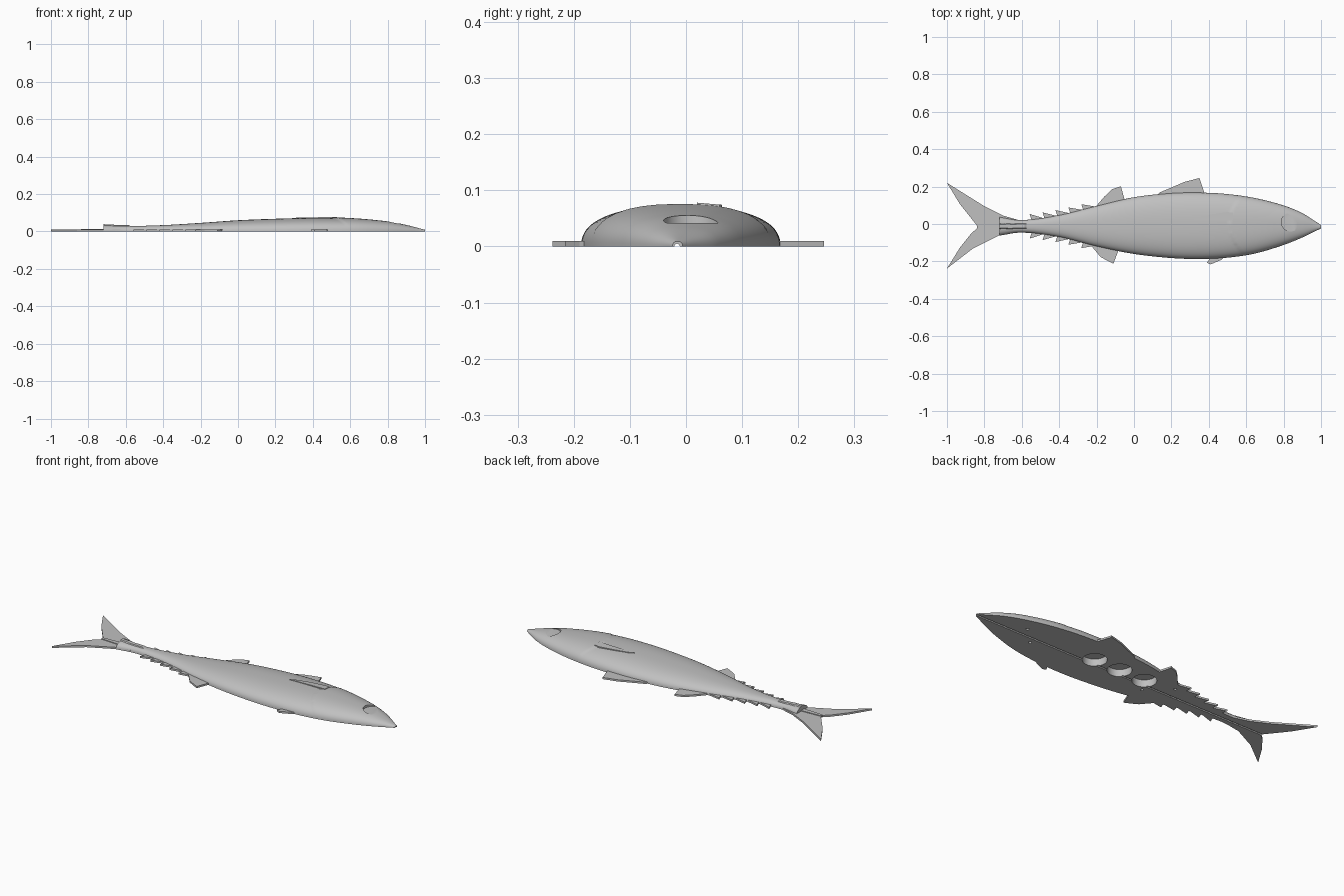
import bpy, bmesh, math
from mathutils import Matrix, Vector

if "Cube" in bpy.data.objects:
    bpy.data.objects.remove(bpy.data.objects["Cube"])

grey = bpy.data.materials.new("plain grey")
grey.use_nodes = True
colour = (0.53, 0.53, 0.53, 1)
grey.diffuse_color = colour
grey.node_tree.nodes["Principled BSDF"].inputs["Base Color"].default_value = colour

WIRE_Y = -0.016   # line of the wire channel
FIN = 0.01        # fin thickness


def finish(name, bm, smooth=False):
    bmesh.ops.recalc_face_normals(bm, faces=bm.faces)
    mesh = bpy.data.meshes.new(name)
    bm.to_mesh(mesh)
    bm.free()
    mesh.materials.append(grey)
    obj = bpy.data.objects.new(name, mesh)
    bpy.context.collection.objects.link(obj)
    if smooth:
        smooth_shade(obj)
    return obj


def smooth_shade(obj):
    bpy.ops.object.select_all(action='DESELECT')
    obj.select_set(True)
    bpy.context.view_layer.objects.active = obj
    bpy.ops.object.shade_smooth_by_angle(angle=math.radians(28))


def plate(name, outline, bottom=0.0, top=lambda x, y: FIN):
    """Flat outline raised to a thin plate."""
    bm = bmesh.new()
    face = bm.faces.new([bm.verts.new((x, y, bottom)) for x, y in outline])
    grown = bmesh.ops.extrude_face_region(bm, geom=[face], use_keep_orig=True)
    for v in grown["geom"]:
        if isinstance(v, bmesh.types.BMVert):
            v.co.z = top(v.co.x, v.co.y)
    return finish(name, bm)


def rod(name, radius, depth, centre, along_x=False, sides=48):
    bm = bmesh.new()
    bmesh.ops.create_cone(bm, cap_ends=True, segments=sides, radius1=radius,
                          radius2=radius, depth=depth)
    if along_x:
        bmesh.ops.rotate(bm, verts=bm.verts, matrix=Matrix.Rotation(math.pi / 2, 3, 'Y'))
    bmesh.ops.translate(bm, verts=bm.verts, vec=Vector(centre))
    return finish(name, bm)


def cut(obj, cutter):
    mod = obj.modifiers.new("cut", 'BOOLEAN')
    mod.operation = 'DIFFERENCE'
    mod.solver = 'EXACT'
    mod.object = cutter
    bpy.context.view_layer.objects.active = obj
    bpy.ops.object.modifier_apply(modifier=mod.name)
    bpy.data.objects.remove(cutter)


# Body stations: x, belly edge, back edge, height
STATIONS = [
    (-.72, -.062, .038, .034), (-.6, -.046, .021, .029), (-.4, -.07, .048, .034),
    (-.2, -.12, .097, .046), (0, -.16, .143, .06), (.2, -.182, .165, .068),
    (.35, -.187, .168, .072), (.5, -.18, .16, .072), (.65, -.157, .138, .067),
    (.8, -.112, .099, .054), (.9, -.072, .058, .035), (.97, -.038, .014, .017),
    (1, -.024, -.006, .009)]


def station(x):
    """Smooth interpolation between the body stations."""
    last = len(STATIONS) - 1
    i = 0
    while i < last - 1 and x > STATIONS[i + 1][0]:
        i += 1

    def slope(k, c):
        a, b = STATIONS[max(k - 1, 0)], STATIONS[min(k + 1, last)]
        return (b[c] - a[c]) / (b[0] - a[0])
    p, q = STATIONS[i], STATIONS[i + 1]
    w = q[0] - p[0]
    t = (x - p[0]) / w
    s = t * t * (3 - 2 * t)
    return [p[c] * (1 - s) + q[c] * s + w * t * (1 - t) *
            ((1 - t) * slope(i, c) - t * slope(i + 1, c)) for c in (1, 2, 3)]


POWER = 2.4


def surface(x, y):
    low, high, height = station(x)
    u = min(1, abs(2 * y - low - high) / (high - low))
    return height * (1 - u ** POWER) ** (1 / POWER)


def relief(x, y):
    """Gill cover step and tail keel."""
    gill = 0.51 + 0.04 * (y / 0.12) ** 2
    lift = 0.0
    if gill < x < 0.76:
        lift = 0.004 * (0.76 - x) / (0.76 - gill)
    if x < -0.58 and abs(y + 0.012) < 0.012:
        lift = 0.005
    return lift


# Body: lofted half-round sections closed by a flat underside
bm = bmesh.new()
ROWS, SIDES = 190, 44
rings = []
for r in range(ROWS + 1):
    x = -0.72 + 1.72 * r / ROWS
    low, high, height = station(x)
    ring = []
    for k in range(SIDES + 1):
        a = math.pi * k / SIDES
        c, s = math.cos(a), max(0, math.sin(a))
        y = (low + high) / 2 + (high - low) / 2 * math.copysign(abs(c) ** (2 / POWER), c)
        z = 0 if k in (0, SIDES) else height * s ** (2 / POWER) + relief(x, y) * s
        ring.append(bm.verts.new((x, y, z)))
    rings.append(ring)
for one, two in zip(rings, rings[1:]):
    for k in range(SIDES + 1):
        n = (k + 1) % (SIDES + 1)
        bm.faces.new((one[k], one[n], two[n], two[k]))
bm.faces.new(rings[0])
bm.faces.new(rings[-1])
body = finish("body", bm)

# Eye seat, three weight pockets, pin holes and wire channel
cut(body, rod("eye_cutter", 0.05, 0.1, (0.838, 0.01, 0.092)))
for x in (0.27, 0.11, -0.05):
    cut(body, rod("pocket_cutter", 0.062, 0.08, (x, 0.02, 0)))
for x, y in ((.72, .04), (.625, -.054), (-.1, -.057), (-.22, .055)):
    cut(body, rod("pin_cutter", 0.008, 0.04, (x, y, 0), sides=16))
cut(body, rod("channel_cutter", 0.005, 2.2, (0, WIRE_Y, 0), True, 16))
smooth_shade(body)

# Tail fin with a raised middle rib
tail = plate("tail_fin", [
    (-1, .22), (-.93, .105), (-.87, .03), (-.84, WIRE_Y + .008), (-.84, WIRE_Y - .008),
    (-.87, -.05), (-.93, -.125), (-1, -.238), (-.86, -.13), (-.72, -.06),
    (-.62, -.045), (-.62, .022), (-.7, .045), (-.8, .095)])
cut(tail, rod("channel_cutter", 0.005, 2.2, (0, WIRE_Y, 0), True, 16))
plate("tail_rib", [(-.84, WIRE_Y - .008), (-.71, WIRE_Y - .014),
                   (-.71, WIRE_Y + .014), (-.84, WIRE_Y + .008)],
      0.008, lambda x, y: 0.014)

# Large fins along the outline
plate("front_back_fin", [(.11, .14), (.14, .17), (.2, .195), (.27, .225), (.35, .246), (.385, .14)])
plate("rear_back_fin", [(-.2, .07), (-.2, .098), (-.16, .145), (-.115, .187),
                        (-.07, .202), (-.045, .11)])
plate("rear_belly_fin", [(-.23, -.09), (-.23, -.115), (-.18, -.175), (-.145, -.195),
                         (-.11, -.212), (-.075, -.12)])
plate("front_belly_fin", [(.5, -.16), (.47, -.19), (.41, -.216), (.39, -.208), (.42, -.16)])

# Rows of small finlets on back and belly
for i in range(5):
    x = -0.558 + 0.069 * i
    for name, edge, side in (("belly", 0, -1), ("back", 1, 1)):
        root = station(x)[edge]
        front = station(x + 0.07)[edge]
        plate(f"{name}_finlet_{i + 1}", [
            (x, root + side * 0.03), (x + 0.07, front), (x + 0.06, front - side * 0.02),
            (x + 0.015, root - side * 0.015)])

# Side fin lying on the body
plate("side_fin", [(.53, .02), (.31, .02), (.34, .034), (.42, .052), (.5, .064), (.53, .06)],
      0.06, lambda x, y: surface(x, y) + 0.003 + 0.004 * (x - 0.31) / 0.22)
